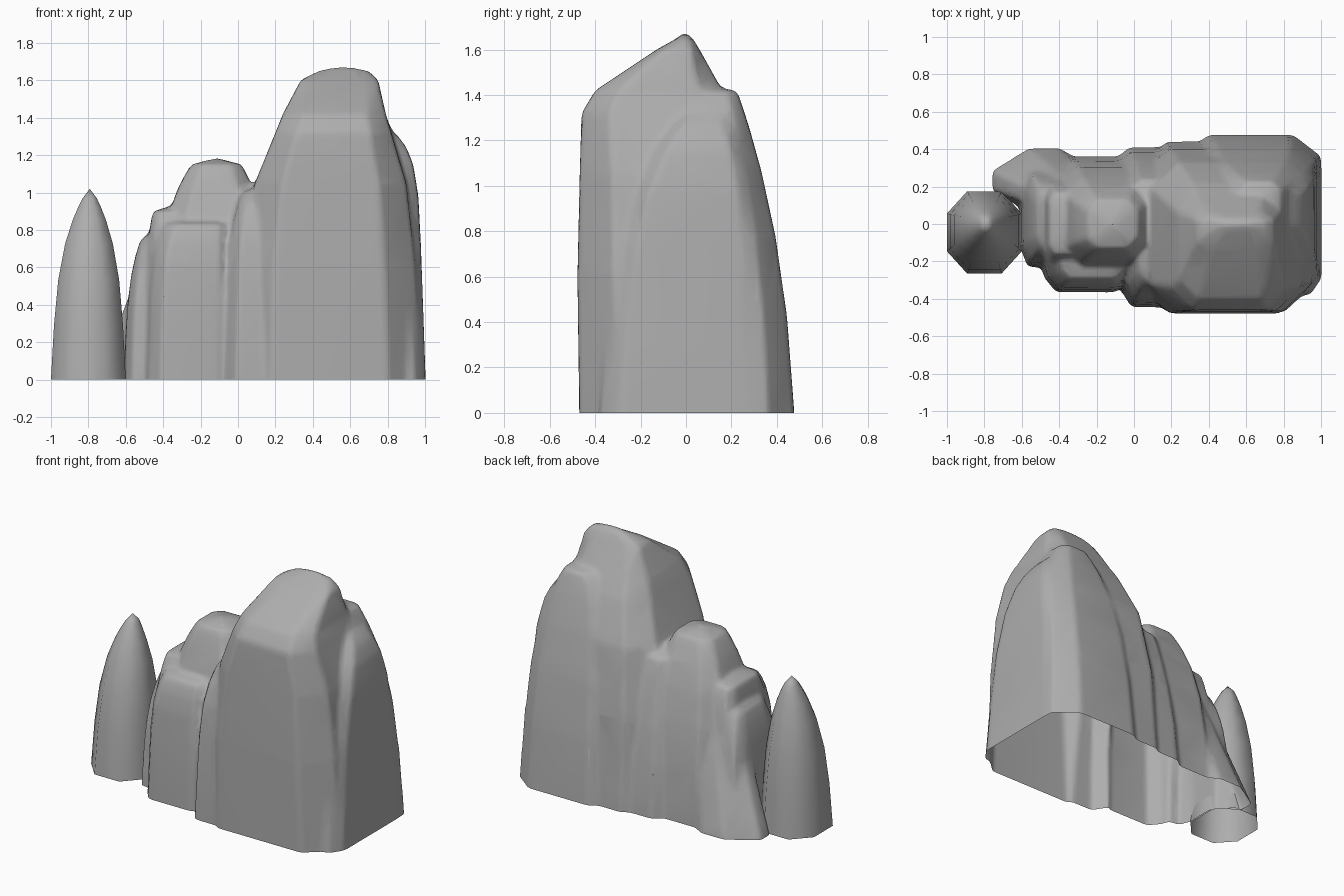
import bpy, bmesh, math

if "Cube" in bpy.data.objects:
    bpy.data.objects.remove(bpy.data.objects["Cube"])


def outline(x0, x1, y0, y1, c):
    """Box outline with cut corners."""
    dx, dy = (x1 - x0) * c, (y1 - y0) * c
    return [(x0 + dx, y0), (x1 - dx, y0), (x1, y0 + dy), (x1, y1 - dy),
            (x1 - dx, y1), (x0 + dx, y1), (x0, y1 - dy), (x0, y0 + dy)]


def column(name, levels, top_z, c):
    """Stack outlines from (z, x0, x1, y0, y1) levels, with a root below ground and a peak."""
    levels = [[-.15, *levels[0][1:]]] + list(levels)
    bm = bmesh.new()
    loops = [[bm.verts.new((x, y, l[0])) for x, y in outline(*l[1:], c)] for l in levels]
    for a, b in zip(loops, loops[1:]):
        for i in range(8):
            j = (i + 1) % 8
            bm.faces.new((a[i], a[j], b[j], b[i]))
    _, x0, x1, y0, y1 = levels[-1]
    peak = bm.verts.new(((x0 + x1) / 2, (y0 + y1) / 2, top_z))
    for i in range(8):
        bm.faces.new((loops[-1][i], loops[-1][(i + 1) % 8], peak))
    bm.faces.new(loops[0][::-1])
    bmesh.ops.recalc_face_normals(bm, faces=bm.faces)
    me = bpy.data.meshes.new(name)
    bm.to_mesh(me)
    bm.free()
    ob = bpy.data.objects.new(name, me)
    bpy.context.collection.objects.link(ob)
    return ob


def rock(name, base, top, height, px, py, cap, c=0.2):
    """Weathered column: bounds shrink slowly, then round over near the top."""
    levels = []
    for t in (0, .3, .55, .75, .88, .95, 1):
        row = [t * height]
        for i in range(4):
            f = .3 * t + .7 * t ** (px if i < 2 else py)
            row.append(base[i] + (top[i] - base[i]) * f)
        levels.append(row)
    return column(name, levels, height + cap, c)


def apply(ob, kind, **settings):
    m = ob.modifiers.new(kind.lower(), kind)
    for key, value in settings.items():
        setattr(m, key, value)
    bpy.context.view_layer.objects.active = ob
    bpy.ops.object.modifier_apply(modifier=m.name)


# Tall main rock with a ridge-like peak
main = column("rock_cluster", [
    (0, 0, .98, -.47, .44),
    (.6, .02, .95, -.478, .4),
    (1.05, .09, .9, -.468, .33),
    (1.32, .2, .82, -.46, .22),
    (1.42, .24, .79, -.4, .16),
    (1.6, .335, .75, -.13, .06),
    (1.65, .43, .7, -.04, .03),
], 1.68, .18)

# Slabs behind and beside the peak
back_slab = rock("back_slab", (.25, 1, -.1, .477), (.56, .78, 0, .225), 1.42, 5, 2.4, .015)
right_slab = rock("right_slab", (.5, 1.003, -.38, .38), (.5, .85, -.02, .18), 1.31, 11, 4, .03, .12)
# Shoulder between main rock and dome
shoulder = rock("front_shoulder", (-.07, .4, -.445, .3), (.02, .35, -.3, .22), 1, 6, 6, .08, .12)
# Middle dome with its front block, ledge and side pillar
dome = rock("middle_dome", (-.47, .2, -.3, .36), (-.25, .02, -.13, .13), 1.15, 4.5, 3.5, .035)
block = rock("front_block", (-.485, -.03, -.365, .2), (-.39, -.04, -.29, .1), .83, 6, 7, .05, .15)
ledge = rock("left_ledge", (-.5, -.25, -.3, .27), (-.455, -.25, -.16, .17), .9, 6, 4, .03, .15)
pillar = rock("left_pillar", (-.61, -.4, -.23, .3), (-.52, -.42, -.12, .18), .75, 4, 4, .035)
# Sloping buttresses along the back
ridge = rock("back_ridge", (-.12, .35, 0, .41), (-.03, .3, 0, .24), 1, 2, 2, .05)
toe = rock("back_toe", (-.76, -.2, .06, .405), (-.44, -.1, 0, .2), .8, 1, 1, .03, .35)
# Free-standing spire
spire = rock("spire", (-1, -.6, -.265, .175), (-.83, -.755, -.045, .045), .97, 4, 3.2, .05, .27)

# Fuse the touching rocks and wear their joints soft
for part in (back_slab, right_slab, shoulder, dome, block, ledge, pillar, ridge, toe):
    apply(main, 'BOOLEAN', operation='UNION', solver='EXACT', object=part)
    bpy.data.objects.remove(part, do_unlink=True)
apply(main, 'REMESH', mode='VOXEL', voxel_size=.016)
apply(main, 'SMOOTH', factor=.5, iterations=10)
apply(main, 'DECIMATE', ratio=.06)

# Dark grey stone
stone = bpy.data.materials.new("stone")
stone.diffuse_color = (.42, .42, .42, 1)
stone.use_nodes = True
stone.node_tree.nodes["Principled BSDF"].inputs["Base Color"].default_value = stone.diffuse_color

# Cut open at ground level and smooth the shading
for ob in (main, spire):
    ob.data.materials.clear()
    ob.data.materials.append(stone)
    bm = bmesh.new()
    bm.from_mesh(ob.data)
    bmesh.ops.bisect_plane(bm, geom=bm.verts[:] + bm.edges[:] + bm.faces[:],
                           plane_co=(0, 0, 0), plane_no=(0, 0, 1), clear_inner=True)
    bm.to_mesh(ob.data)
    bm.free()
    bpy.ops.object.select_all(action='DESELECT')
    ob.select_set(True)
    bpy.context.view_layer.objects.active = ob
    bpy.ops.object.shade_smooth_by_angle(angle=math.radians(50))
